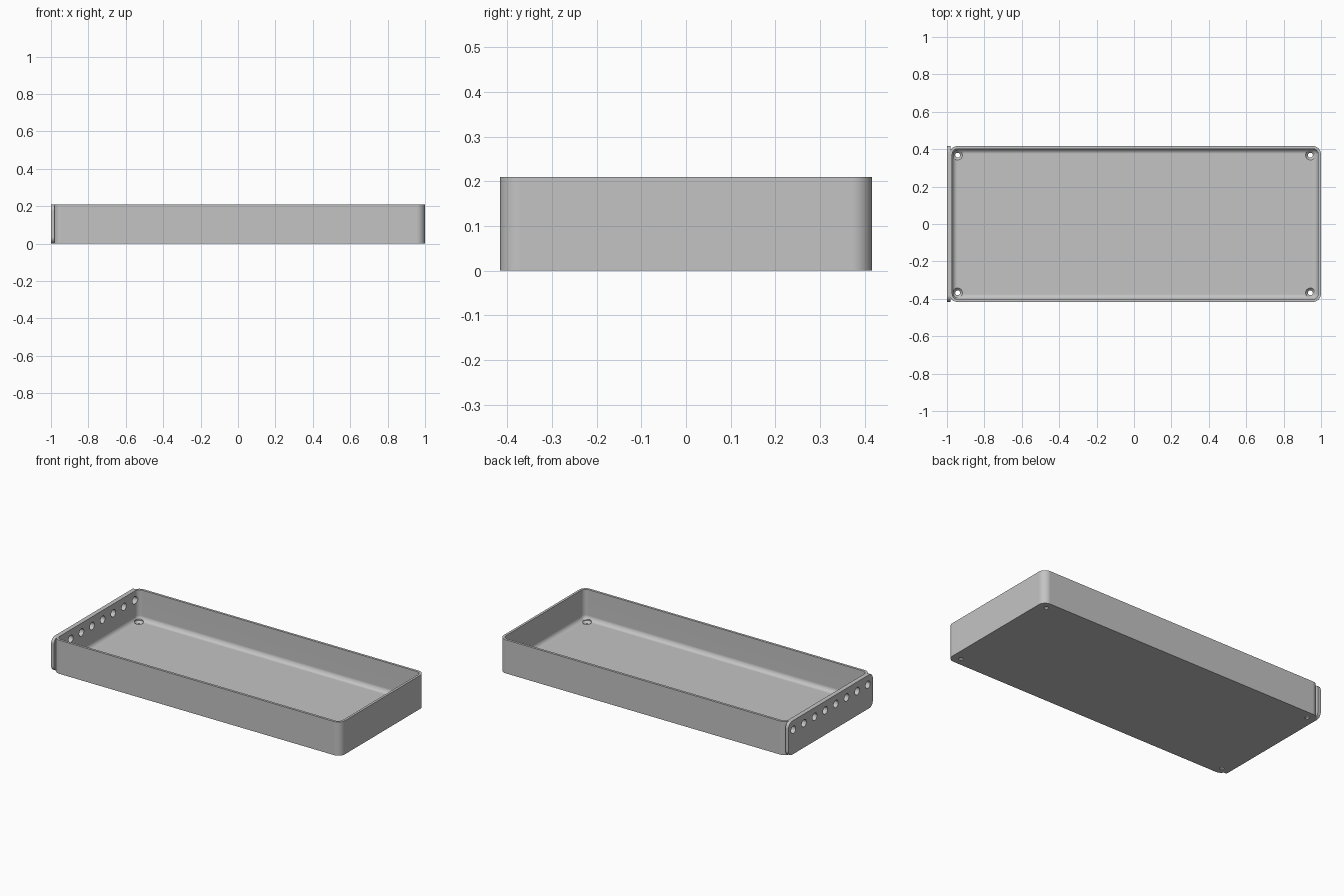
import bpy
import bmesh
from math import sin, cos, pi, radians
from mathutils import Matrix, Vector

default = bpy.data.objects.get("Cube")
if default:
    bpy.data.objects.remove(default, do_unlink=True)

# Single grey material
grey = bpy.data.materials.new("plain grey")
grey.use_nodes = True
colour = (0.55, 0.55, 0.55, 1)
grey.diffuse_color = colour
grey.node_tree.nodes["Principled BSDF"].inputs["Base Color"].default_value = colour


def rounded_rect(hx, hy, r, steps=8):
    """Outline points of a rectangle with rounded corners."""
    points = []
    for i, (sx, sy) in enumerate([(1, 1), (-1, 1), (-1, -1), (1, -1)]):
        for k in range(steps + 1):
            a = (i + k / steps) * pi / 2
            points.append((sx * (hx - r) + r * cos(a), sy * (hy - r) + r * sin(a)))
    return points


def circle(r, steps=28):
    return [(r * cos(2 * pi * k / steps), r * sin(2 * pi * k / steps)) for k in range(steps)]


def loft(name, rings, matrix=Matrix()):
    """Skin a stack of (z, outline) rings and cap both ends."""
    bm = bmesh.new()
    loops = [[bm.verts.new((x, y, z)) for x, y in outline] for z, outline in rings]
    n = len(loops[0])
    for low, high in zip(loops, loops[1:]):
        for i in range(n):
            j = (i + 1) % n
            bm.faces.new((low[i], low[j], high[j], high[i]))
    bm.faces.new(loops[0][::-1])
    bm.faces.new(loops[-1])
    bm.transform(matrix)
    bmesh.ops.recalc_face_normals(bm, faces=bm.faces)
    mesh = bpy.data.meshes.new(name)
    bm.to_mesh(mesh)
    bm.free()
    mesh.materials.append(grey)
    obj = bpy.data.objects.new(name, mesh)
    bpy.context.collection.objects.link(obj)
    return obj


def activate(obj):
    bpy.ops.object.select_all(action="DESELECT")
    obj.select_set(True)
    bpy.context.view_layer.objects.active = obj


def cut(obj, cutter):
    activate(obj)
    mod = obj.modifiers.new("hole", "BOOLEAN")
    mod.operation = "DIFFERENCE"
    mod.solver = "EXACT"
    mod.object = cutter
    bpy.ops.object.modifier_apply(modifier=mod.name)


# Tray: outer wall, rim, inner wall, floor fillet and floor in one skin
HEIGHT, WALL, FLOOR, FILLET = 0.21, 0.015, 0.022, 0.028
LEFT, RIGHT, HALF_Y, CORNER = -0.987, 1.0, 0.417, 0.045
half_x, mid_x = (RIGHT - LEFT) / 2, (RIGHT + LEFT) / 2


def inset(d):
    return rounded_rect(half_x - d, HALF_Y - d, max(CORNER - d, 0.003))


rings = [(0, inset(0)), (HEIGHT, inset(0)), (HEIGHT, inset(WALL))]
for k in range(7):
    a = k / 6 * pi / 2
    rings.append((FLOOR + FILLET * (1 - sin(a)), inset(WALL + FILLET * (1 - cos(a)))))
tray = loft("tray", rings, Matrix.Translation((mid_x, 0, 0)))

# End plate with rounded corners, standing against the tray end
PLATE = 0.02
stand_up = Matrix(((0, 0, 1), (1, 0, 0), (0, 1, 0))).to_4x4()
outline = rounded_rect(HALF_Y, HEIGHT / 2, 0.035)
plate = loft("end_plate", [(0, outline), (PLATE, outline)],
             Matrix.Translation((-1, 0, HEIGHT / 2)) @ stand_up)

# Countersunk screw holes in the floor corners
cutters = []
for x in (-0.943, 0.943):
    for y in (-0.368, 0.368):
        profile = [(-0.05, 0.013), (0.008, 0.013), (FLOOR, 0.026), (FLOOR + 0.01, 0.026)]
        cutters.append(loft("screw_hole_cutter", [(z, circle(r)) for z, r in profile],
                            Matrix.Translation((x, y, 0))))
        cut(tray, cutters[-1])

# Row of eight round holes through plate and tray end
for i in range(8):
    y = (i - 3.5) * 0.105
    cutters.append(loft("row_hole_cutter", [(-0.1, circle(0.023)), (0.1, circle(0.023))],
                        Matrix.Translation((-0.98, y, 0.152)) @ stand_up))
    cut(tray, cutters[-1])
    cut(plate, cutters[-1])

for cutter in cutters:
    bpy.data.objects.remove(cutter, do_unlink=True)

# Smooth rounded areas, keep crisp edges
for obj in (tray, plate):
    activate(obj)
    bpy.ops.object.shade_smooth_by_angle(angle=radians(30))
    weighted = obj.modifiers.new("even shading", "WEIGHTED_NORMAL")
    weighted.keep_sharp = True
